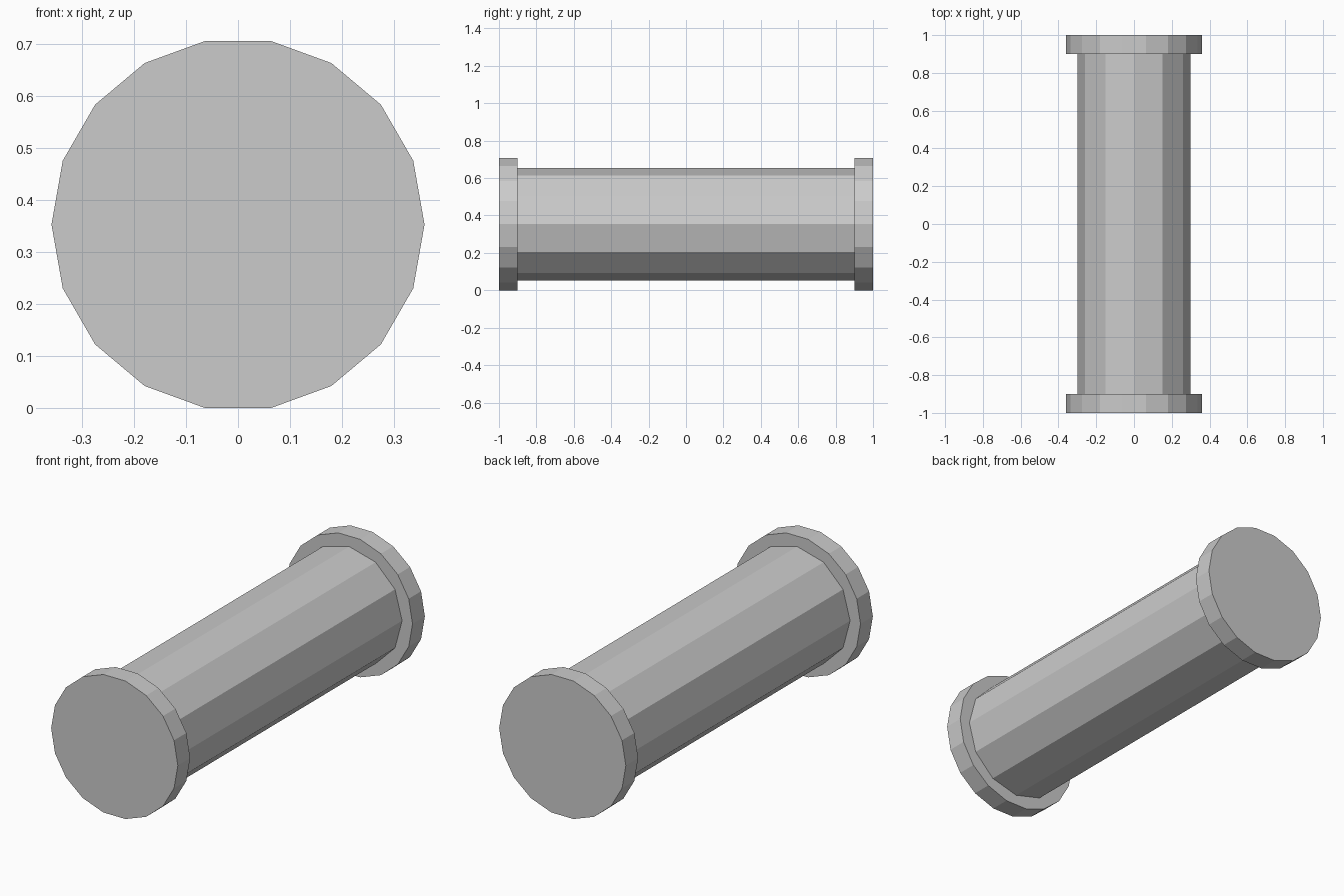
import bpy
import bmesh
from math import radians
from mathutils import Matrix

if "Cube" in bpy.data.objects:
    bpy.data.objects.remove(bpy.data.objects["Cube"])

AXIS_Z = 0.3535  # height of the long axis


def drum(name, sides, radius, y0, y1):
    """Flat-faced cylinder lying along y, with a corner pointing to +x."""
    bm = bmesh.new()
    place = (Matrix.Translation((0, (y0 + y1) / 2, AXIS_Z))
             @ Matrix.Rotation(radians(90), 4, 'X')
             @ Matrix.Rotation(radians(90), 4, 'Z'))
    bmesh.ops.create_cone(bm, cap_ends=True, segments=sides, radius1=radius,
                          radius2=radius, depth=y1 - y0, matrix=place)
    mesh = bpy.data.meshes.new(name)
    bm.to_mesh(mesh)
    bm.free()
    obj = bpy.data.objects.new(name, mesh)
    bpy.context.collection.objects.link(obj)
    return obj


# Twelve-sided barrel between the end caps
drum("barrel", 12, 0.3, -0.9, 0.9)

# Wider eighteen-sided end caps
drum("front_cap", 18, 0.359, -1.0, -0.9)
drum("back_cap", 18, 0.359, 0.9, 1.0)
